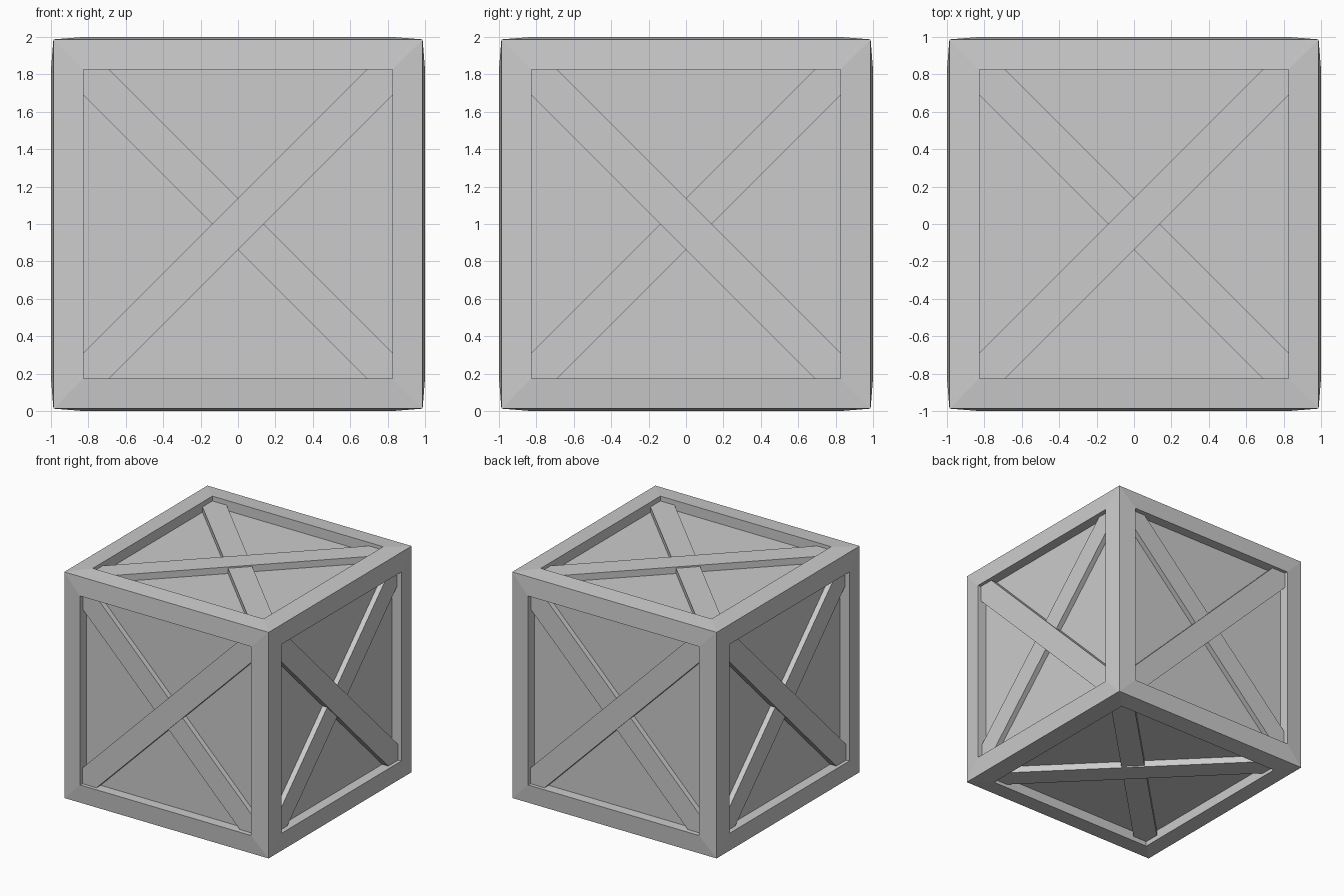
import bpy, bmesh
from math import radians
from mathutils import Matrix, Vector

cube = bpy.data.objects.get("Cube")
if cube:
    bpy.data.objects.remove(cube, do_unlink=True)

CORNER = 0.987      # half size at the outer corners
OPEN = 0.825        # half size of each recessed opening
PANEL = 0.088       # depth of the panels below the rim
BOARD = 0.137       # corner cut that sets the board width
CENTRE = Vector((0, 0, 1))

grey = bpy.data.materials.new("plain_grey")
grey.use_nodes = True
colour = (0.6, 0.6, 0.6, 1)
grey.diffuse_color = colour
grey.node_tree.nodes["Principled BSDF"].inputs["Base Color"].default_value = colour


def finish(name, bm):
    bmesh.ops.recalc_face_normals(bm, faces=bm.faces)
    mesh = bpy.data.meshes.new(name)
    bm.to_mesh(mesh)
    bm.free()
    mesh.materials.append(grey)
    obj = bpy.data.objects.new(name, mesh)
    obj.location = CENTRE
    bpy.context.collection.objects.link(obj)


# Crate body: slightly raised rims around six sunken panels
bm = bmesh.new()
bmesh.ops.create_cube(bm, size=2 * CORNER)
sides = bm.faces[:]
bmesh.ops.inset_individual(bm, faces=sides, thickness=CORNER - OPEN,
                           depth=1 - CORNER, use_even_offset=True)
bmesh.ops.inset_individual(bm, faces=sides, thickness=0, depth=-PANEL)
finish("crate_body", bm)


def brace(name, turn, slope, depth):
    """Diagonal board cut to fit the opening, sunk below the rim."""
    a, b = OPEN, OPEN - BOARD
    outline = [(-a, -a), (-b, -a), (a, b), (a, a), (b, a), (-a, -b)]
    bm = bmesh.new()
    face = bm.faces.new([bm.verts.new((x * slope, depth - 1, z)) for x, z in outline])
    extruded = bmesh.ops.extrude_face_region(bm, geom=[face], use_keep_orig=True)
    back = [v for v in extruded["geom"] if isinstance(v, bmesh.types.BMVert)]
    bmesh.ops.translate(bm, verts=back, vec=(0, PANEL - depth, 0))
    bm.transform(turn)
    finish(name, bm)


# Crossed boards on every side; the upper board slants the other way left and right
faces = [("front", 0, "Z", 1), ("right", 90, "Z", -1), ("back", 180, "Z", 1),
         ("left", 270, "Z", -1), ("top", -90, "X", 1), ("bottom", 90, "X", 1)]
for side, angle, axis, slope in faces:
    turn = Matrix.Rotation(radians(angle), 4, axis)
    brace(side + "_upper_brace", turn, slope, 0.03)
    brace(side + "_lower_brace", turn, -slope, 0.042)
